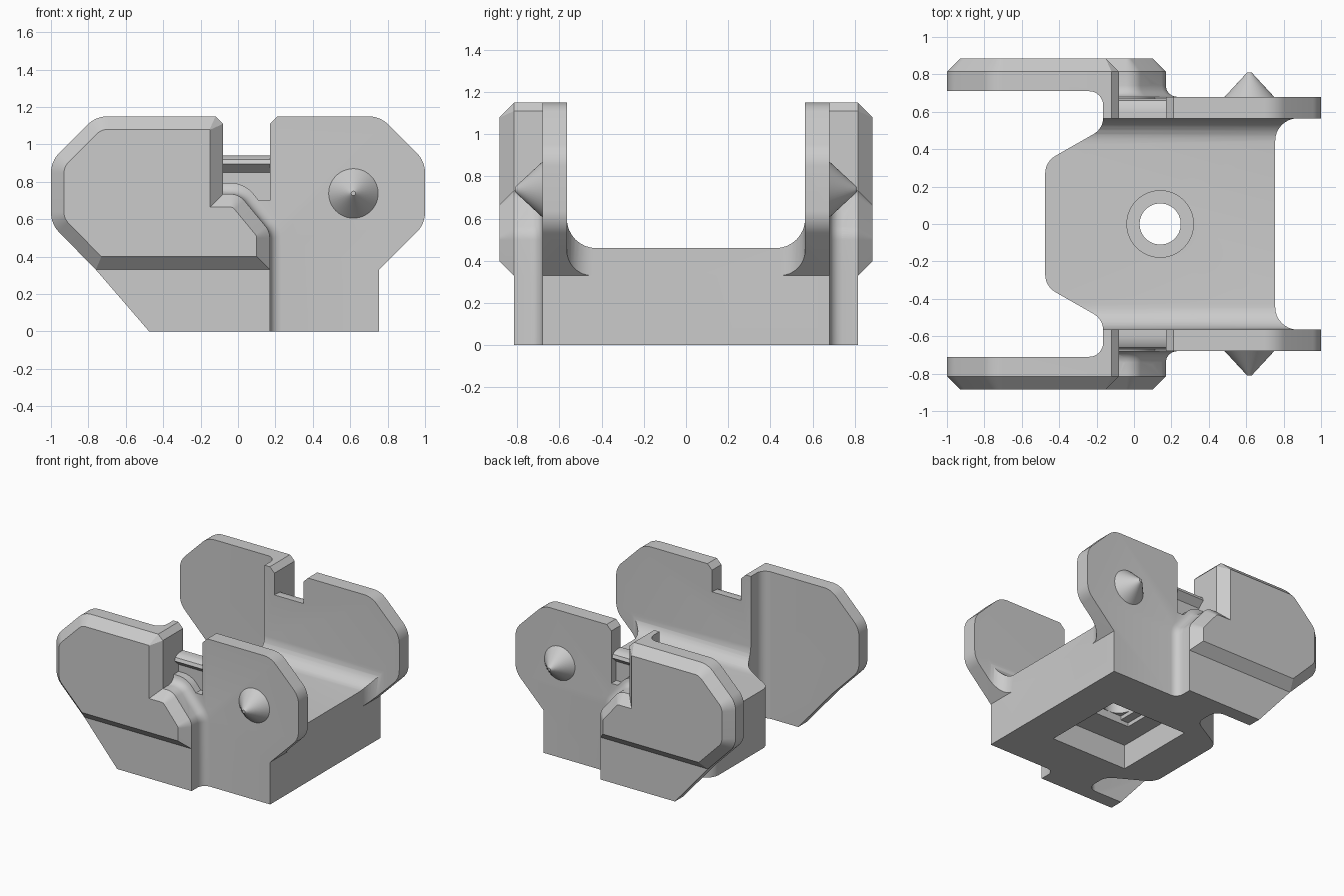
import bpy, bmesh, math
from mathutils import Vector, Matrix

cube = bpy.data.objects.get("Cube")
if cube:
    bpy.data.objects.remove(cube)

grey = bpy.data.materials.new("light_grey")
grey.use_nodes = True
colour = (0.6, 0.6, 0.6, 1)
grey.diffuse_color = colour
grey.node_tree.nodes["Principled BSDF"].inputs["Base Color"].default_value = colour


def outline(corners, inset=0.0):
    """Polygon from (a, b, radius) corners, counter-clockwise, inset and rounded."""
    pts = [Vector(c[:2]) for c in corners]
    out = []
    for i, p in enumerate(pts):
        d1 = (p - pts[i - 1]).normalized()
        d2 = (pts[(i + 1) % len(pts)] - p).normalized()
        n1, n2 = Vector((-d1.y, d1.x)), Vector((-d2.y, d2.x))
        corner = p + (n1 + n2) * inset / (1 + n1.dot(n2))
        radius = corners[i][2]
        if radius == 0:
            out.append(corner)
            continue
        turn = math.atan2(d1.x * d2.y - d1.y * d2.x, d1.dot(d2))
        side = 1 if turn > 0 else -1
        r = max(radius - inset * side, 0.002)
        centre = corner - d1 * r * math.tan(abs(turn) / 2) + n1 * r * side
        steps = 1 if radius < 0.05 else 8
        for k in range(steps + 1):
            out.append(centre - Matrix.Rotation(turn * k / steps, 2) @ (n1 * r * side))
    return out


PLACE = {"x": lambda a, b, h: (h, a, b),
         "y": lambda a, b, h: (a, h, b),
         "z": lambda a, b, h: (a, b, h)}


def loft(name, axis, rings):
    """Closed solid through (polygon, height) rings along an axis."""
    bm = bmesh.new()
    loops = [[bm.verts.new(PLACE[axis](p[0], p[1], h)) for p in poly] for poly, h in rings]
    for lo, hi in zip(loops, loops[1:]):
        for i in range(len(lo)):
            j = (i + 1) % len(lo)
            bm.faces.new((lo[i], lo[j], hi[j], hi[i]))
    bm.faces.new(loops[0])
    bm.faces.new(loops[-1])
    bmesh.ops.recalc_face_normals(bm, faces=bm.faces)
    mesh = bpy.data.meshes.new(name)
    bm.to_mesh(mesh)
    bm.free()
    mesh.materials.append(grey)
    obj = bpy.data.objects.new(name, mesh)
    bpy.context.collection.objects.link(obj)
    return obj


def prism(name, axis, poly, lo, hi):
    return loft(name, axis, [(poly, lo), (poly, hi)])


def circle(x, y, r, n=48):
    return [(x + r * math.cos(math.tau * k / n), y + r * math.sin(math.tau * k / n))
            for k in range(n)]


def box(x, y, w, d):
    return [(x - w, y - d), (x + w, y - d), (x + w, y + d), (x - w, y + d)]


def combine(target, tool, operation):
    mod = target.modifiers.new(operation.lower(), "BOOLEAN")
    mod.operation, mod.solver, mod.object = operation, "EXACT", tool
    tool.hide_render = True
    bpy.context.view_layer.objects.active = target
    bpy.ops.object.modifier_apply(modifier=mod.name)
    bpy.data.objects.remove(tool)


# Shared corner runs of the side silhouette
left_top = [(-0.08, 1.15, 0.04), (-0.76, 1.15, 0.15), (-1, 0.91, 0.15), (-1, 0.575, 0.15)]
ledge = [(0.17, 0.535, 0.1), (0.005, 0.735, 0.1)]

# Main channel body with the two thin right-hand ears
body = prism("bracket_body", "y", outline(
    [(-0.475, 0, 0), (0.755, 0, 0), (0.755, 0.33, 0), (1, 0.575, 0.15), (1, 0.91, 0.15),
     (0.76, 1.15, 0.15), (0.17, 1.15, 0.04), (0.17, 0.7, 0), (-0.08, 0.7, 0)]
    + left_top + [(-0.76, 0.33, 0)]), -0.68, 0.68)

cheek = outline([(-0.475, 0, 0), (0.17, 0, 0)] + ledge + [(-0.08, 0.735, 0)]
                + left_top + [(-0.76, 0.33, 0)])
plate = [(-0.76, 0.33, 0), (0.17, 0.33, 0)] + ledge + [(-0.08, 0.735, 0)] + left_top
skirt = [(-0.3, 0, 0), (0.17, 0, 0)] + ledge + [(-0.3, 0.735, 0)]


def skirt_ring(grow):
    return [(p.x, max(p.y, 0)) for p in outline(skirt, -grow)]


for s in (-1, 1):
    # Thick left-hand cheek and its bevelled outer plate
    combine(body, prism("cheek", "y", cheek, s * 0.6, s * 0.815), "UNION")
    combine(body, loft("cheek_plate", "y", [(outline(plate), s * 0.7), (outline(plate), s * 0.815),
                                            (outline(plate, 0.07), s * 0.885)]), "UNION")
    # Hollow fillet between the cheek and the thin ear
    arc = [math.radians(a) for a in (0, 22, 45, 68, 90)]
    rings = [(skirt_ring(0.06), s * 0.6)]
    rings += [(skirt_ring(0.06 * (1 - math.sin(a))), s * (0.74 - 0.06 * math.cos(a))) for a in arc]
    combine(body, loft("cheek_fillet", "y", rings), "UNION")
    # Rounded catch lip at the bottom of the notch
    lip = [(0.5, 0.6), (0.62, 0.6), (0.62, 0.85), (0.67, 0.895), (0.66, 0.92),
           (0.635, 0.936), (0.6, 0.94), (0.5, 0.94)]
    combine(body, prism("catch_lip", "x", [(s * y, z) for y, z in lip], -0.12, 0.19), "UNION")

# Channel between the walls and the cut-outs at both ends
cutters = [
    prism("channel_cutter", "x", outline([(-0.565, 0.46, 0.14), (0.565, 0.46, 0.14),
                                          (0.565, 1.5, 0), (-0.565, 1.5, 0)]), -1.2, 1.2),
    prism("right_end_cutter", "z", outline([(0.755, -0.565, 0.12), (1.2, -0.565, 0),
                                            (1.2, 0.565, 0), (0.755, 0.565, 0.12)]), -1, 2),
    prism("left_end_cutter", "z", outline(
        [(-1.2, -0.71, 0), (-0.165, -0.71, 0.075), (-0.165, -0.51, 0.1), (-0.475, -0.333, 0.11),
         (-0.475, 0.333, 0.11), (-0.165, 0.51, 0.1), (-0.165, 0.71, 0.075), (-1.2, 0.71, 0)]), -1, 2),
    # Screw hole, its counterbore and the stepped square pocket underneath
    prism("hole_cutter", "z", circle(0.14, 0, 0.11), -0.2, 1),
    prism("counterbore_cutter", "z", circle(0.14, 0, 0.178), 0.4, 1),
    prism("pocket_cutter", "z", box(0.14, 0, 0.33, 0.33), -0.2, 0.19),
    prism("slot_cutter", "z", box(0.14, 0, 0.178, 0.11), 0.1, 0.22),
    prism("step_cutter", "z", box(0.14, 0, 0.11, 0.11), 0.1, 0.25),
]
for cutter in cutters:
    combine(body, cutter, "DIFFERENCE")

# Pointed pivots on the ears
parts = [body]
for s, side in ((-1, "front"), (1, "back")):
    parts.append(loft(side + "_pivot_cone", "y", [(circle(0.617, 0.738, 0.137), s * 0.675),
                                                  (circle(0.617, 0.738, 0.012), s * 0.81)]))

for part in parts:
    bpy.ops.object.select_all(action="DESELECT")
    part.select_set(True)
    bpy.context.view_layer.objects.active = part
    bpy.ops.object.shade_smooth_by_angle(angle=math.radians(30))
